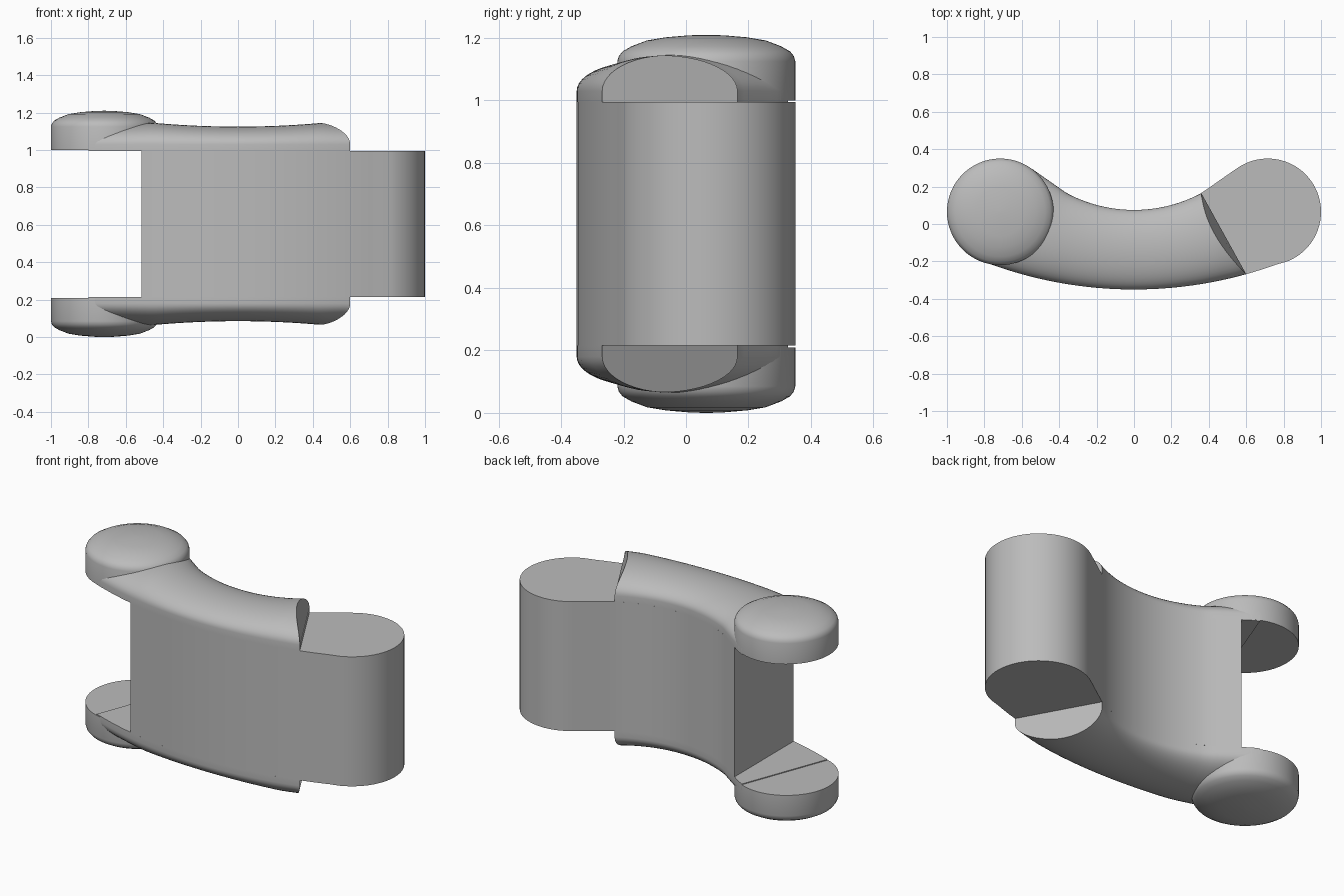
import bpy, bmesh
from math import sin, cos, atan2, pi, sqrt, radians

cube = bpy.data.objects.get("Cube")
if cube:
    bpy.data.objects.remove(cube)

grey = bpy.data.materials.new("plain grey")
grey.use_nodes = True
GREY = (0.5, 0.5, 0.5, 1)
grey.diffuse_color = GREY
grey.node_tree.nodes["Principled BSDF"].inputs["Base Color"].default_value = GREY

MID_Z = 0.605                      # mirror plane between the two plates
LOW, HIGH = 0.215, 0.995           # core height
PIVOT_X, PIVOT_Y, PIVOT_R = 0.715, 0.065, 0.285
FRONT_R, BACK_R = 2.24, 0.765


def front(x):
    """Outer convex edge of the link."""
    return FRONT_R - 0.35 - sqrt(FRONT_R ** 2 - x * x)


def back(x):
    """Inner concave edge, blending into the round end."""
    x = abs(x)
    if x < 0.36:
        return 0.075 + BACK_R - sqrt(BACK_R ** 2 - x * x)
    if x < 0.55:
        return 0.165 + (x - 0.36) * 0.7
    return PIVOT_Y + sqrt(PIVOT_R ** 2 - (x - PIVOT_X) ** 2)


def span(a, b, n):
    return [a + (b - a) * i / n for i in range(n + 1)]


def finish(name, bm):
    bmesh.ops.remove_doubles(bm, verts=bm.verts, dist=1e-5)
    bmesh.ops.recalc_face_normals(bm, faces=bm.faces)
    mesh = bpy.data.meshes.new(name)
    bm.to_mesh(mesh)
    bm.free()
    mesh.materials.append(grey)
    obj = bpy.data.objects.new(name, mesh)
    bpy.context.collection.objects.link(obj)
    bpy.ops.object.select_all(action='DESELECT')
    bpy.context.view_layer.objects.active = obj
    obj.select_set(True)
    bpy.ops.object.shade_smooth_by_angle(angle=radians(35))
    return obj


def loft(rings):
    """Closed rings joined in sequence, capped at both ends."""
    bm = bmesh.new()
    rows = [[bm.verts.new(p) for p in ring] for ring in rings]
    for a, b in zip(rows, rows[1:]):
        for i in range(len(a)):
            j = (i + 1) % len(a)
            bm.faces.new((a[i], a[j], b[j], b[i]))
    bm.faces.new(rows[0])
    bm.faces.new(rows[-1])
    return bm


# Core block with a round right end and a flat left end
tangent = atan2(PIVOT_Y - (FRONT_R - 0.35), PIVOT_X)
outline = [(x, front(x)) for x in span(-0.515, FRONT_R * cos(tangent), 24)][:-1]
outline += [(PIVOT_X + PIVOT_R * cos(a), PIVOT_Y + PIVOT_R * sin(a))
            for a in span(tangent, radians(125), 36)]
outline += [(x, back(x)) for x in span(0.5, -0.515, 28)]
finish("core_block", loft([[(x, y, z) for x, y in outline] for z in (LOW, HIGH)]))


def plate_z(height, side):
    return MID_Z + side * (HIGH - MID_Z + height)


# Domed curved rails and round end pads, above and below
for label, side in (("upper", 1), ("lower", -1)):
    rings = []
    for s in span(-1, 1, 40):
        outer = s * (0.6 if s > 0 else 0.8)
        inner = s * (0.36 if s > 0 else 0.6)
        bend = -0.05 * max(0, s) ** 2
        ring = [(inner, back(inner), plate_z(0, side)),
                (outer, front(outer), plate_z(0, side))]
        for t in span(0, pi, 24):
            u = (1 - cos(t)) / 2
            x = outer + (inner - outer) * u + bend * 4 * u * (1 - u)
            y = front(outer) + (back(inner) - front(outer)) * u
            peak = min(0.13 + 0.1 * x * x, 0.15)
            ring.append((x, y, plate_z(0.035 + (peak - 0.035) * sin(t), side)))
        rings.append(ring)
    finish(label + "_rail", loft(rings))

    profile = [(PIVOT_R, 0.005), (PIVOT_R, 0.13), (0.28, 0.147), (0.268, 0.162),
               (0.24, 0.178), (0.19, 0.197), (0.13, 0.207), (0.06, 0.213), (0.01, 0.215)]
    finish(label + "_end_pad", loft(
        [[(-PIVOT_X + r * cos(a), PIVOT_Y + r * sin(a), plate_z(h, side))
          for a in span(0, 2 * pi, 64)[:-1]] for r, h in profile]))
